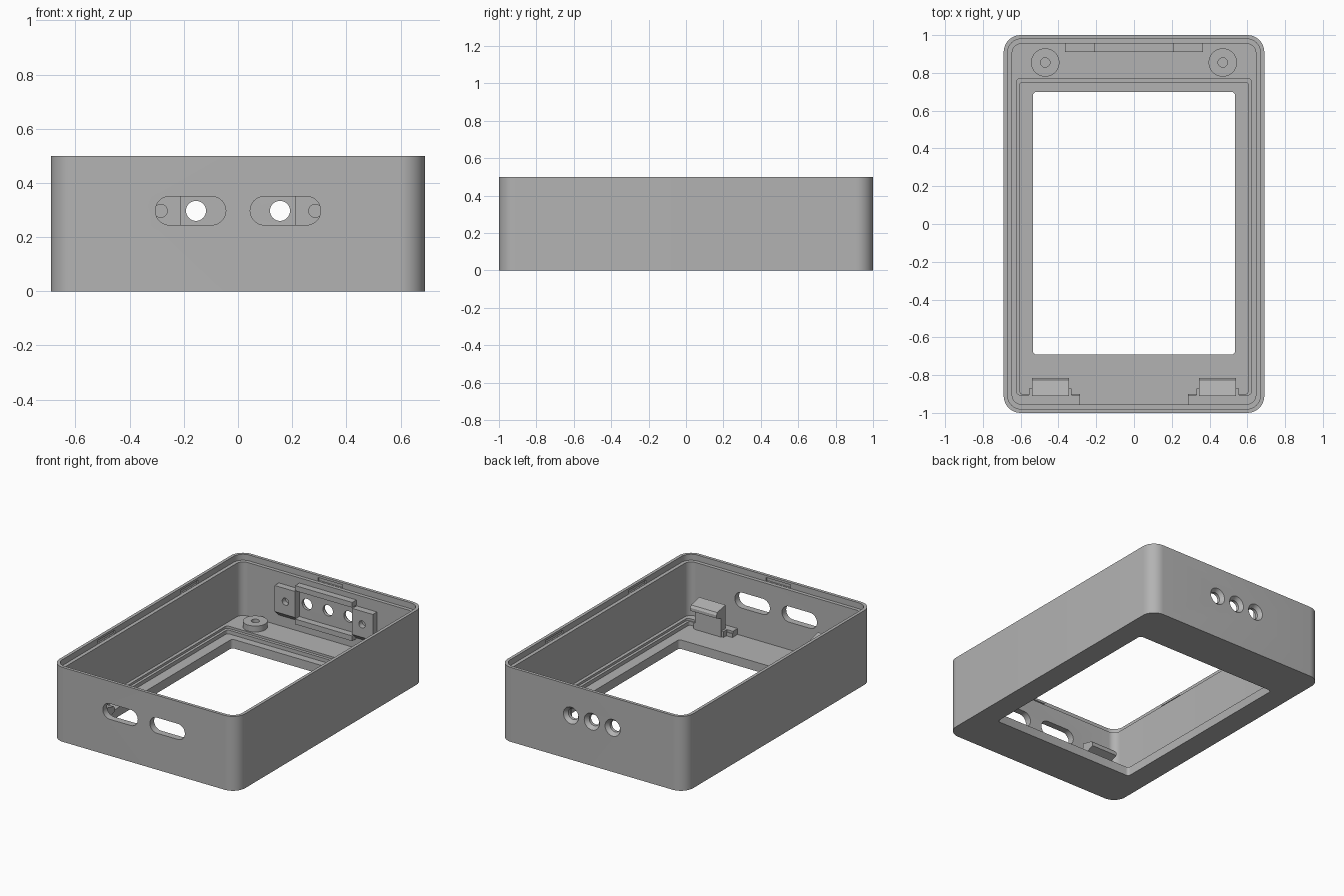
import bpy, bmesh, math
from mathutils import Vector

if "Cube" in bpy.data.objects:
    bpy.data.objects.remove(bpy.data.objects["Cube"])

grey = bpy.data.materials.new("light grey plastic")
grey.diffuse_color = (0.45, 0.45, 0.45, 1)
grey.use_nodes = True
grey.node_tree.nodes["Principled BSDF"].inputs["Base Color"].default_value = grey.diffuse_color


def rounded(x0, x1, y0, y1, r, n=10):
    """Outline of a rounded rectangle."""
    pts = []
    corners = ((x1 - r, y1 - r), (x0 + r, y1 - r), (x0 + r, y0 + r), (x1 - r, y0 + r))
    for k, (cx, cy) in enumerate(corners):
        for i in range(n + 1):
            a = math.pi / 2 * (k + i / n)
            pts.append((cx + r * math.cos(a), cy + r * math.sin(a)))
    return pts


def circle(cx, cy, r, n=32):
    return [(cx + r * math.cos(2 * math.pi * i / n), cy + r * math.sin(2 * math.pi * i / n)) for i in range(n)]


def loft(name, lower, upper, a, b, axis="z"):
    """Solid between two outlines at heights a and b along an axis."""
    place = {"z": lambda p, h: (p[0], p[1], h),
             "y": lambda p, h: (p[0], h, p[1]),
             "x": lambda p, h: (h, p[0], p[1])}[axis]
    bm = bmesh.new()
    lo = [bm.verts.new(Vector(place(p, a))) for p in lower]
    hi = [bm.verts.new(Vector(place(p, b))) for p in upper]
    bm.faces.new(lo[::-1])
    bm.faces.new(hi)
    for i in range(len(lo)):
        j = (i + 1) % len(lo)
        bm.faces.new((lo[i], lo[j], hi[j], hi[i]))
    bmesh.ops.recalc_face_normals(bm, faces=bm.faces[:])
    me = bpy.data.meshes.new(name)
    bm.to_mesh(me)
    bm.free()
    me.materials.append(grey)
    ob = bpy.data.objects.new(name, me)
    bpy.context.collection.objects.link(ob)
    return ob


def prism(name, pts, a, b, axis="z"):
    return loft(name, pts, pts, a, b, axis)


def box(name, x0, x1, y0, y1, z0, z1):
    return prism(name, [(x0, y0), (x1, y0), (x1, y1), (x0, y1)], z0, z1)


def cut(ob, cutter):
    bpy.context.view_layer.objects.active = ob
    m = ob.modifiers.new("cut", "BOOLEAN")
    m.operation, m.solver, m.object = "DIFFERENCE", "EXACT", cutter
    bpy.ops.object.modifier_apply(modifier=m.name)
    bpy.data.objects.remove(cutter)


def smooth(ob):
    bpy.ops.object.select_all(action="DESELECT")
    ob.select_set(True)
    bpy.context.view_layer.objects.active = ob
    bpy.ops.object.shade_smooth_by_angle(angle=math.radians(30))


# Outer shell, hollowed down to the shelf, with a thinner lip at the rim
case = prism("case", rounded(-0.69, 0.69, -1, 1, 0.09), 0, 0.5)
cut(case, prism("cavity", rounded(-0.645, 0.645, -0.955, 0.955, 0.05), 0.1, 0.6))
cut(case, prism("lip", rounded(-0.669, 0.669, -0.979, 0.979, 0.07), 0.46, 0.6))

# Stepped screen recess, its open front middle, and the window
cut(case, prism("step", rounded(-0.623, 0.623, -0.905, 0.77, 0.02, 4), 0.085, 0.2))
cut(case, prism("recess", rounded(-0.605, 0.605, -0.9, 0.75, 0.015, 4), 0.06, 0.2))
cut(case, box("front_recess", -0.285, 0.285, -0.955, -0.8, 0.06, 0.2))
cut(case, prism("window", rounded(-0.535, 0.535, -0.692, 0.7, 0.02, 4), -0.1, 0.2))

# Two long slots in the front wall
for s in (-1, 1):
    x0, x1 = sorted((0.045 * s, 0.305 * s))
    cut(case, prism("slot", rounded(x0, x1, 0.245, 0.35, 0.052), -1.1, -0.9, "y"))

# Three countersunk holes in the back wall
for x in (-0.155, 0, 0.155):
    cut(case, prism("hole", circle(x, 0.297, 0.037), 0.9, 1.1, "y"))
    cut(case, loft("countersink", circle(x, 0.297, 0.037), circle(x, 0.297, 0.058), 0.975, 1.002, "y"))

# Shallow snap notches inside the lip
for s in (-1, 1):
    cut(case, box("notch", -0.09, 0.09, s * 0.982 - 0.007, s * 0.982 + 0.007, 0.462, 0.485))
    for y in (-0.44, 0.44):
        cut(case, box("notch", s * 0.672 - 0.007, s * 0.672 + 0.007, y - 0.09, y + 0.09, 0.462, 0.485))
smooth(case)

for s, side in ((-1, "left"), (1, "right")):
    # Screw bosses on the back shelf
    boss = prism(side + "_boss", circle(s * 0.47, 0.855, 0.075, 40), 0.09, 0.14)
    cut(boss, prism("screw", circle(s * 0.47, 0.855, 0.025, 24), 0.11, 0.2))
    smooth(boss)

    # Mounting blocks on the back wall, sloped underneath
    x0, x1 = sorted((0.212 * s, 0.365 * s))
    block = prism(side + "_mount_block",
                  [(0.91, 0.21), (0.96, 0.165), (0.96, 0.385), (0.91, 0.385)], x0, x1, "x")
    cut(block, prism("pin", circle(s * 0.285, 0.297, 0.024, 24), 0.85, 0.945, "y"))
    smooth(block)

    # Hooked clips at the front
    x0, x1 = sorted((0.345 * s, 0.54 * s))
    prism(side + "_clip", [(-0.91, 0.05), (-0.865, 0.05), (-0.865, 0.185), (-0.815, 0.205),
                           (-0.815, 0.225), (-0.825, 0.24), (-0.91, 0.26)], x0, x1, "x")
    x0, x1 = sorted((0.33 * s, 0.555 * s))
    box(side + "_clip_foot", x0, x1, -0.912, -0.87, 0.05, 0.1)

# Rails above and below the back holes
for name, z0, z1 in (("lower_rail", 0.165, 0.2), ("upper_rail", 0.39, 0.425)):
    prism(name, [(0.91, z0), (0.96, z0), (0.96, z1), (0.91, z1)], -0.212, 0.212, "x")
